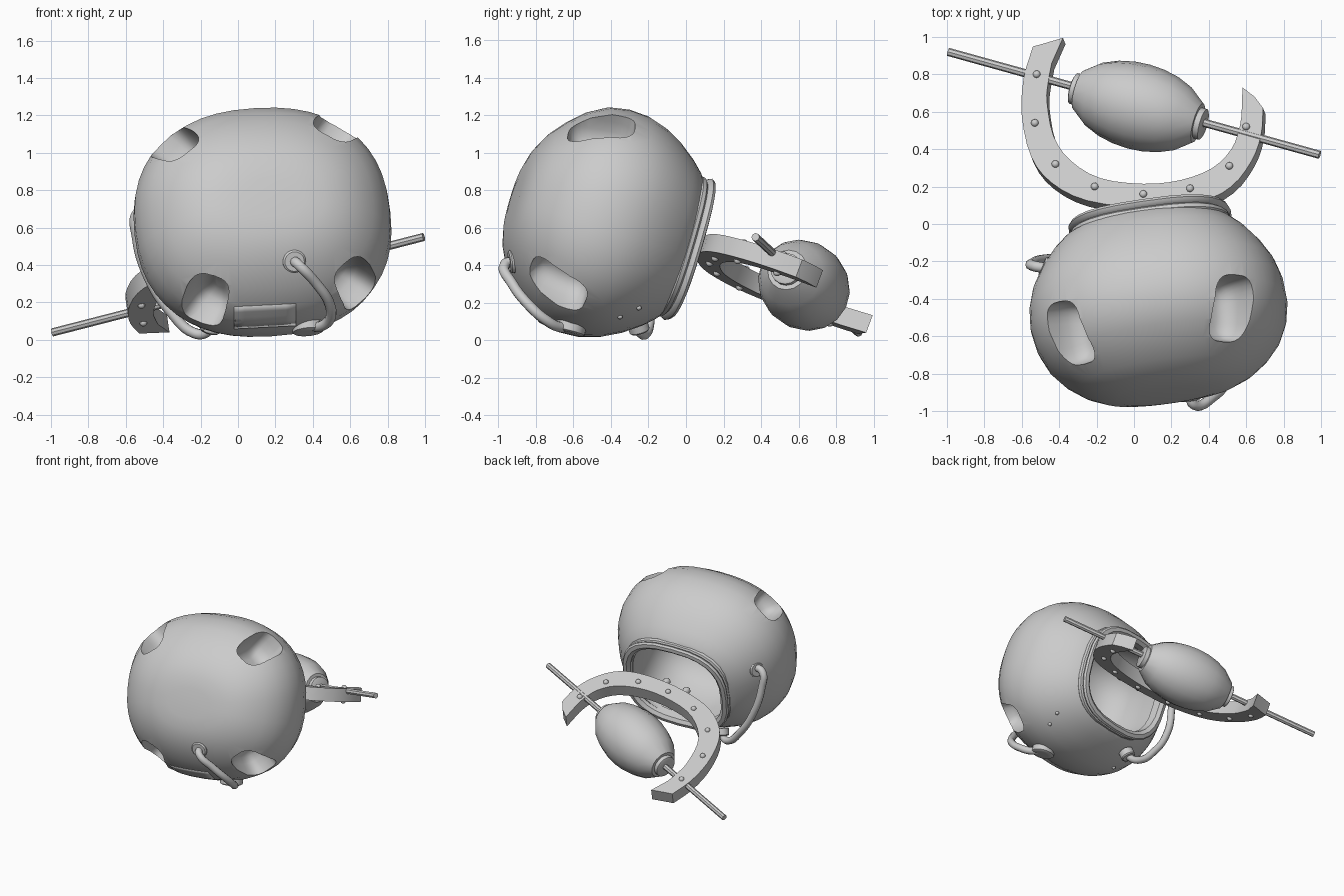
import bpy, bmesh, math
from mathutils import Vector, Matrix
from mathutils.bvhtree import BVHTree

if "Cube" in bpy.data.objects:
    bpy.data.objects.remove(bpy.data.objects["Cube"])

# local frame of the shell: Y runs out through the open end
C = Vector((.13, -.46, .627))
Y = Vector((-.12, .95, -.29)).normalized()
X = Vector((.99, .12, .07))
X = (X - Y * X.dot(Y)).normalized()
Z = X.cross(Y)
FRAME = Matrix.Translation(C) @ Matrix((X, Y, Z)).transposed().to_4x4()

def smooth(ob, angle=35):
    bpy.ops.object.select_all(action='DESELECT')
    bpy.context.view_layer.objects.active = ob
    ob.select_set(True)
    bpy.ops.object.shade_smooth_by_angle(angle=math.radians(angle))

def add(name, data):
    ob = bpy.data.objects.new(name, data)
    bpy.context.collection.objects.link(ob)
    return ob

def skin(name, rows, wrap=True, closed=False, caps=True):
    """Join rows of points with quads."""
    bm = bmesh.new()
    rows = [[bm.verts.new(p) for p in row] for row in rows]
    n = len(rows[0])
    for r, q in zip(rows, rows[1:] + (rows[:1] if closed else [])):
        for i in range(n if wrap else n - 1):
            j = (i + 1) % n
            bm.faces.new((r[i], r[j], q[j], q[i]))
    if caps:
        bm.faces.new(rows[0])
        bm.faces.new(rows[-1])
    bmesh.ops.recalc_face_normals(bm, faces=bm.faces)
    me = bpy.data.meshes.new(name)
    bm.to_mesh(me)
    bm.free()
    ob = add(name, me)
    smooth(ob)
    return ob

def loft(name, sections, power, mat, segs=40, closed=False):
    """Skin superellipse sections given as (position, half width, half height)."""
    angles = [2 * math.pi * i / segs for i in range(segs)]
    bend = lambda v: math.copysign(abs(v) ** (2 / power), v)
    rows = [[mat @ Vector((a * bend(math.cos(w)), t, b * bend(math.sin(w)))) for w in angles]
            for t, a, b in sections]
    return skin(name, rows, closed=closed, caps=not closed)

def turned(name, pos, direction, profile, segs=16):
    """Round part whose axis follows direction."""
    rot = Vector(direction).to_track_quat('Y', 'Z').to_matrix().to_4x4()
    return loft(name, [(t, r, r) for t, r in profile], 2, Matrix.Translation(pos) @ rot, segs)

def tube(name, pts, r):
    cu = bpy.data.curves.new(name, 'CURVE')
    cu.dimensions, cu.use_fill_caps = '3D', True
    cu.bevel_depth, cu.bevel_resolution, cu.resolution_u = r, 3, 6
    sp = cu.splines.new('BEZIER')
    sp.bezier_points.add(len(pts) - 1)
    for bp, p in zip(sp.bezier_points, pts):
        bp.co = p
        bp.handle_left_type = bp.handle_right_type = 'AUTO'
    add(name, cu)

def cut(ob, cutter):
    m = ob.modifiers.new('cut', 'BOOLEAN')
    m.operation, m.solver, m.object = 'DIFFERENCE', 'EXACT', cutter
    bpy.context.view_layer.objects.active = ob
    bpy.ops.object.modifier_apply(modifier=m.name)
    bpy.data.objects.remove(cutter)

# hollow rounded shell
shell = loft('shell', [(-.475, .17, .11), (-.465, .28, .2), (-.44, .38, .285), (-.39, .475, .38),
                       (-.32, .56, .465), (-.24, .625, .54), (-.14, .67, .598), (-.03, .69, .618),
                       (.08, .682, .612), (.18, .652, .582), (.28, .595, .53), (.37, .525, .465),
                       (.43, .46, .41), (.465, .405, .36)], 2.32, FRAME, 48)
tree = BVHTree.FromPolygons([v.co.copy() for v in shell.data.vertices],
                            [tuple(p.vertices) for p in shell.data.polygons])
cut(shell, loft('cavity_cutter', [(.6, .375, .33), (.45, .385, .34), (.25, .42, .375), (.08, .42, .37),
                                  (-.05, .37, .32), (-.13, .26, .22), (-.15, .12, .1)], 2.5, FRAME))

# four rounded limb pockets
for x, z in ((-.475, .425), (-.4, -.5), (.46, -.45), (.43, .455)):
    d = Vector((x, -.11, z * 1.03)).normalized()
    u = Vector((.22 if x < 0 else 0, 1, 0))
    u = (u - d * d.dot(u)).normalized()
    rot = Matrix((u.cross(d), d, u)).transposed().to_4x4()
    cut(shell, loft('pocket_cutter', [(-.19, .03, .07), (-.18, .06, .115), (-.155, .088, .145),
                                      (-.11, .108, .165), (-.05, .116, .175), (.02, .12, .18),
                                      (.3, .125, .185)], 3.2,
                    FRAME @ Matrix.Translation((x, -.19, z)) @ rot, 28))
smooth(shell, 42)

# lip around the opening
loft('opening_rim', [(.425, .425, .38), (.44, .437, .388), (.46, .432, .385), (.47, .415, .37),
                     (.48, .43, .385), (.495, .437, .392), (.51, .428, .382), (.515, .4, .355),
                     (.495, .375, .33), (.425, .375, .33)], 2.7,
     FRAME @ Matrix.Translation((.015, 0, 0)), 28, closed=True)

# thin access panel on the lower front
grid = []
for j in range(5):
    grid.append([])
    for i in range(7):
        x = -.02 + .33 * i / 6
        hit, n, _, _ = tree.ray_cast(Vector((x, -2, .063 + .029 * j + .05 * x)), Vector((0, 1, 0)))
        grid[-1].append(hit)
panel = skin('access_panel', grid, wrap=False, caps=False)
m = panel.modifiers.new('thickness', 'SOLIDIFY')
m.thickness, m.offset = .008, 0

# hoses with end flanges
tube('front_hose', [(.3, -.92, .42), (.32, -.965, .405), (.42, -.925, .3), (.49, -.84, .19),
                    (.49, -.75, .11), (.43, -.67, .07), (.38, -.62, .08)], .028)
tube('side_hose', [(-.44, -.24, .69), (-.535, -.225, .68), (-.54, -.21, .55), (-.475, -.19, .33),
                   (-.36, -.19, .15), (-.23, -.215, .035), (-.17, -.24, .04), (-.14, -.26, .1)], .028)
for name, pos, d, r in (('front_flange', (.3, -.925, .42), (.15, -1, -.1), .062),
                        ('lower_flange', (.375, -.62, .055), (.1, -.25, -1), .085),
                        ('side_flange', (-.475, -.235, .68), (-.92, .4, .05), .06),
                        ('under_flange', (-.15, -.25, .06), (-.3, .3, -1), .055)):
    turned(name, pos, d, [(-.04, r), (.01, r), (.018, r * .85), (.018, r * .5)], 20)

# small rivets in pairs under the shell
BOLT = [(-.012, .02), (.006, .02), (.015, .014), (.019, .005)]
for x, t in ((.38, .2), (.41, .28), (-.35, .2), (-.38, .28)):
    hit, n, _, _ = tree.ray_cast(FRAME @ Vector((x, t, -2)), Z)
    turned('shell_rivet', hit, n, [(a * .7, r * .7) for a, r in BOLT], 10)

# horseshoe yoke on a tilted plane
P, Q = .148, -.369
N = Vector((-P, -Q, 1)).normalized()

def on_plane(x, y):
    return Vector((x, y, .505 + P * (x - .05) + Q * (y - .16)))

def rounded(pts, steps=3):
    """Catmull-Rom curve through 2D points."""
    pts = [Vector(p) for p in pts]
    ext = [2 * pts[0] - pts[1]] + pts + [2 * pts[-1] - pts[-2]]
    out = []
    for a, b, c, d in zip(ext, ext[1:], ext[2:], ext[3:]):
        for t in [k / steps for k in range(steps)]:
            out.append(b + .5 * t * (c - a + t * (2 * a - 5 * b + 4 * c - d + t * (3 * (b - c) + d - a))))
    return out + [pts[-1]]

outer = [(-.54, .95), (-.59, .78), (-.6, .58), (-.55, .36), (-.44, .22), (-.25, .125), (.05, .09),
         (.35, .12), (.52, .2), (.63, .34), (.68, .48), (.69, .62)]
inner = [(-.44, .86), (-.46, .75), (-.465, .65), (-.43, .47), (-.34, .34), (-.18, .245), (.05, .215),
         (.25, .235), (.42, .3), (.52, .4), (.56, .5), (.575, .58)]
outer = [(-.5, .96)] + rounded(outer) + [(.645, .68)]
inner = [(-.38, .995)] + rounded(inner) + [(.58, .73)]
pairs = [(on_plane(*o), on_plane(*i)) for o, i in zip(outer, inner)]
skin('yoke', [(o, i, i - N * .1, o - N * .1) for o, i in pairs])

# yoke bolts on both faces and two pegs toward the opening
for p in ((-.52, .8), (-.53, .54), (-.42, .32), (-.21, .2), (.05, .16), (.3, .19), (.51, .31), (.6, .52)):
    turned('yoke_bolt', on_plane(*p), N, BOLT, 12)
    turned('yoke_bolt_under', on_plane(*p) - N * .1, -N, BOLT, 12)
for x in (-.04, .14):
    turned('yoke_peg', on_plane(x, .12) - N * .05, -Y, [(-.02, .028), (.09, .028), (.1, .02)], 12)

# axle rod with barrel and end collars
R = Vector((1.985, -.55, .51))
mid, half = Vector((0, .645, .295)), R.length / 2
turned('axle_rod', mid, R, [(-half, .022), (half, .022)], 8)
drum = mid + R.normalized() * .025 + Vector((0, -.01, -.008))
turned('barrel', drum, R, [(s * .0425, .232 * math.sqrt(1 - (s * .0425 / .385) ** 2))
                           for s in range(-8, 9, 2)], 16)
for s in (-1, 1):
    turned('barrel_collar', drum + R.normalized() * .345 * s, R,
           [(-.03, .075), (-.025, .085), (.025, .085), (.03, .075)], 16)
